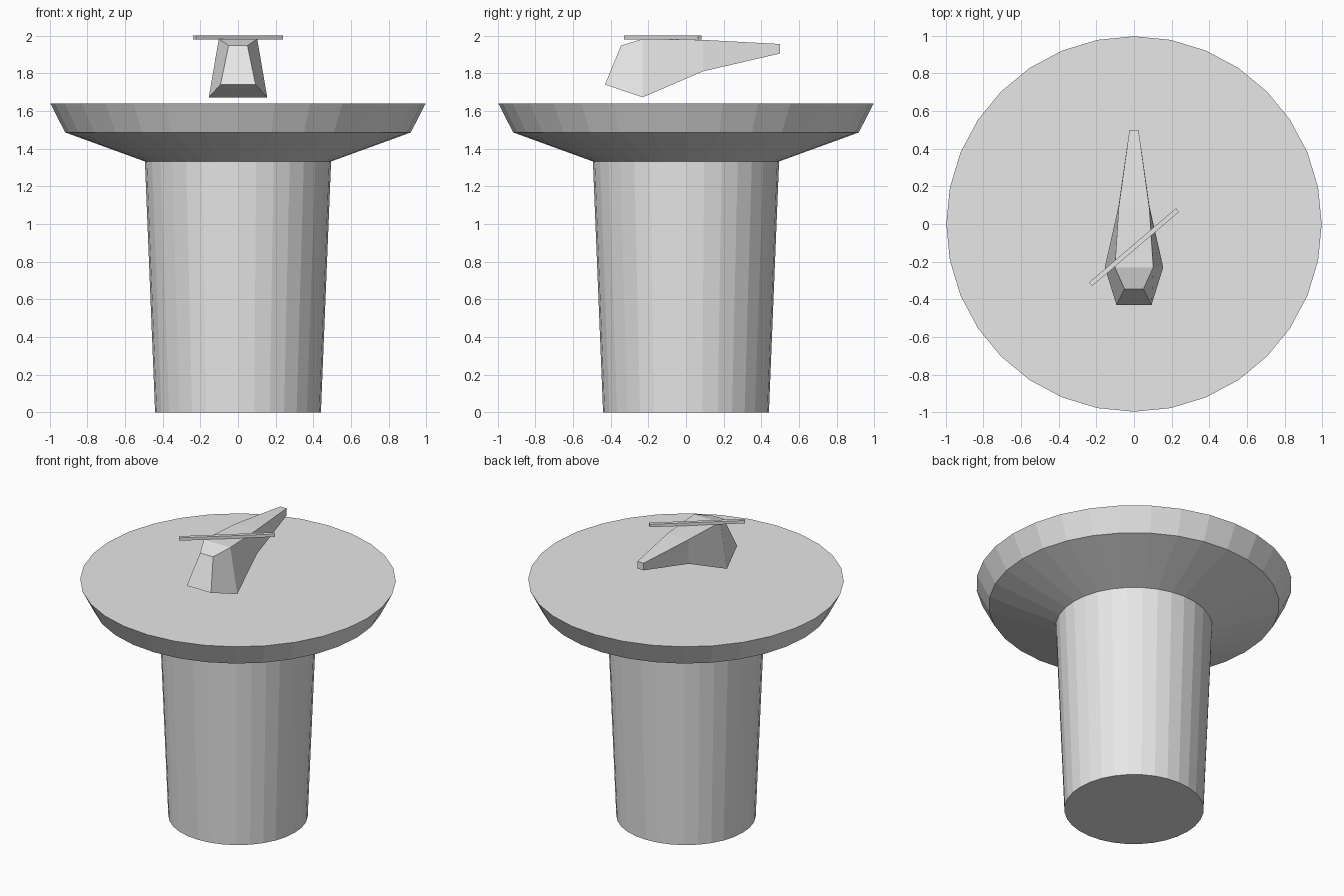
import bpy, bmesh, math

old = bpy.data.objects.get("Cube")
if old:
    bpy.data.objects.remove(old, do_unlink=True)

grey = bpy.data.materials.new("light_grey")
grey.use_nodes = True
grey.diffuse_color = (0.8, 0.8, 0.8, 1)
grey.node_tree.nodes["Principled BSDF"].inputs["Base Color"].default_value = (0.8, 0.8, 0.8, 1)


def loft(name, rings):
    """Join rings of equal vertex count into a capped, flat-shaded solid."""
    bm = bmesh.new()
    loops = [[bm.verts.new(p) for p in ring] for ring in rings]
    count = len(loops[0])
    for a, b in zip(loops, loops[1:]):
        for i in range(count):
            j = (i + 1) % count
            bm.faces.new((a[i], a[j], b[j], b[i]))
    bm.faces.new(loops[0])
    bm.faces.new(loops[-1])
    bmesh.ops.recalc_face_normals(bm, faces=bm.faces)
    mesh = bpy.data.meshes.new(name)
    bm.to_mesh(mesh)
    bm.free()
    mesh.materials.append(grey)
    obj = bpy.data.objects.new(name, mesh)
    bpy.context.collection.objects.link(obj)
    return obj


def circle(radius, z, sides=32):
    steps = [2 * math.pi * i / sides for i in range(sides)]
    return [(radius * math.cos(a), radius * math.sin(a), z) for a in steps]


def section(bottom, top):
    """Trapezoid across the body; each end is (half width, y, z)."""
    (bw, by, bz), (tw, ty, tz) = bottom, top
    return [(-bw, by, bz), (bw, by, bz), (tw, ty, tz), (-tw, ty, tz)]


# Tapered tower with a flared landing deck
loft("tower_and_deck", [circle(0.44, 0), circle(0.494, 1.332),
                        circle(0.917, 1.486), circle(0.996, 1.64)])

# Helicopter body, from nose to tail
loft("helicopter_body", [
    section((0.093, -0.43, 1.74), (0.05, -0.345, 1.947)),
    section((0.155, -0.23, 1.672), (0.102, -0.23, 1.982)),
    section((0.083, 0.09, 1.81), (0.081, 0.09, 1.977)),
    section((0.024, 0.5, 1.905), (0.024, 0.5, 1.955)),
])

# Rotor blade turned across the roof
hl, hw = 0.303, 0.0125
blade = loft("rotor_blade", [[(-hl, -hw, z), (hl, -hw, z), (hl, hw, z), (-hl, hw, z)]
                             for z in (-0.01, 0.01)])
blade.location = (0, -0.123, 1.99)
blade.rotation_euler.z = math.radians(40.5)
